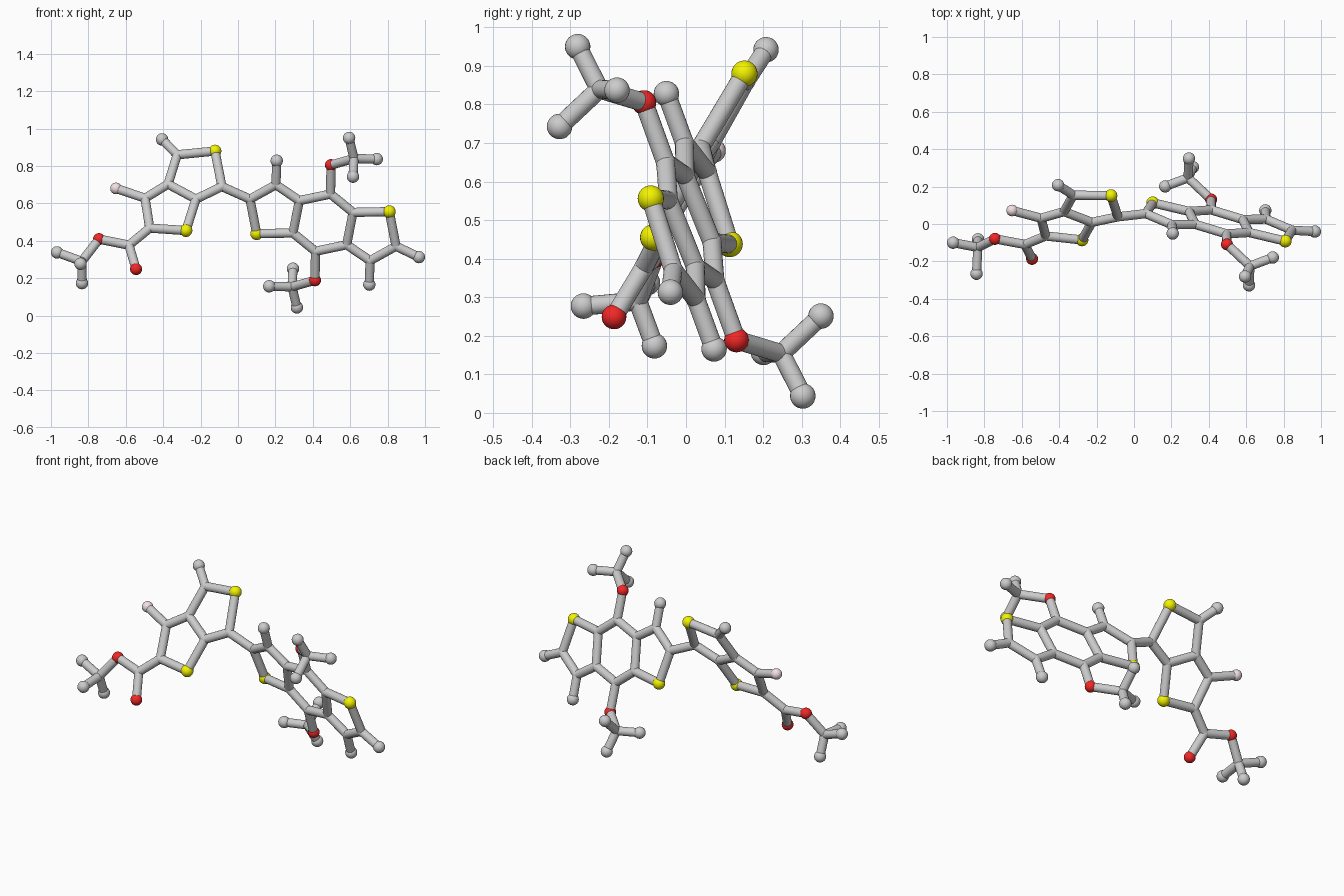
import bpy
import bmesh
from mathutils import Vector

if "Cube" in bpy.data.objects:
    bpy.data.objects.remove(bpy.data.objects["Cube"])

BOND_R = 0.0245
RADIUS = {"joint": 0.0255, "end": 0.033, "sulphur": 0.034, "oxygen": 0.032, "halogen": 0.031}
COLOUR = {"sulphur": (0.9, 0.9, 0.0, 1), "oxygen": (0.9, 0.02, 0.02, 1), "halogen": (0.9, 0.75, 0.77, 1)}
CENTRE = Vector((0.4545, 0.011, 0.497))   # inversion centre of the right ring system

atoms = {}   # name -> (kind, position)
bonds = []


def left(x, z):
    return Vector((x, -0.37 - 0.07 * x + 0.583 * z, z))


def right(x, z):
    return Vector((x, 0.293 - 0.229 * x - 0.358 * z, z))


def add(name, kind, pos):
    atoms[name] = (kind, Vector(pos))


def chain(text):
    names = text.split()
    bonds.extend(zip(names, names[1:]))


# Left fused ring pair and its ester arm (nearly flat)
for name, kind, x, z in [
        ("tip", "end", -0.406, 0.942), ("l1", "joint", -0.325, 0.86),
        ("ls1", "sulphur", -0.123, 0.88), ("l2", "joint", -0.086, 0.69),
        ("l3", "joint", -0.225, 0.623), ("l4", "joint", -0.374, 0.703),
        ("l5", "joint", -0.497, 0.628), ("hal", "halogen", -0.652, 0.68),
        ("l6", "joint", -0.472, 0.468), ("ls2", "sulphur", -0.278, 0.455),
        ("l7", "joint", -0.583, 0.377), ("lo1", "oxygen", -0.545, 0.249),
        ("lo2", "oxygen", -0.743, 0.409)]:
    add(name, kind, left(x, z))
chain("tip l1 ls1 l2 l3 l4 l1")
chain("l4 l5 l6 ls2 l3")
chain("hal l5")
chain("l6 l7 lo1")
chain("l7 lo2 lm")

# Methyl group ending the ester arm
add("lm", "joint", (-0.835, -0.125, 0.29))
add("lm_a", "end", (-0.967, -0.10, 0.338))
add("lm_b", "end", (-0.842, -0.266, 0.277))
add("lm_c", "end", (-0.834, -0.082, 0.174))

# Half of the right ring system; the other half is its point reflection
half = [("r8", "joint", right(0.064, 0.623)), ("rs", "sulphur", right(0.10, 0.438)),
        ("r9", "joint", right(0.203, 0.70)), ("rt", "end", right(0.207, 0.828)),
        ("r10", "joint", right(0.328, 0.615)), ("r11", "joint", right(0.294, 0.442)),
        ("r12", "joint", right(0.495, 0.65)), ("ro", "oxygen", right(0.497, 0.805)),
        ("rm", "joint", (0.62, -0.225, 0.84)), ("rm_a", "end", (0.594, -0.281, 0.95)),
        ("rm_b", "end", (0.742, -0.179, 0.837)), ("rm_c", "end", (0.615, -0.328, 0.743))]
for name, kind, pos in half:
    add(name, kind, pos)
    add(name + "_i", kind, 2 * CENTRE - Vector(pos))
add("end_right", "end", right(0.967, 0.313))
for s in ("", "_i"):
    for text in ("r8 rs r11 r10 r9 r8", "r9 rt", "r10 r12 ro rm"):
        chain(" ".join(n + s for n in text.split()))
chain("r12 r11_i")
chain("r12_i r11")
chain("l2 r8")
chain("r8_i end_right")
for m in ("lm_{}", "rm_{}", "rm_{}_i"):
    hub = m.replace("_{}", "")
    for k in "abc":
        bonds.append((hub, m.format(k)))


def finish(name, bm, colour=None):
    for f in bm.faces:
        f.smooth = True
    mesh = bpy.data.meshes.new(name)
    bm.to_mesh(mesh)
    bm.free()
    obj = bpy.data.objects.new(name, mesh)
    bpy.context.collection.objects.link(obj)
    if colour:
        mat = bpy.data.materials.new(name + "_colour")
        mat.diffuse_color = colour
        mat.use_nodes = True
        mat.node_tree.nodes["Principled BSDF"].inputs["Base Color"].default_value = mat.diffuse_color
        mesh.materials.append(mat)


# Balls, one object per kind
for kind, r in RADIUS.items():
    bm = bmesh.new()
    for k, pos in atoms.values():
        if k == kind:
            ball = bmesh.ops.create_uvsphere(bm, u_segments=24, v_segments=16, radius=r)
            bmesh.ops.translate(bm, verts=ball["verts"], vec=pos)
    finish(kind + "_balls", bm, COLOUR.get(kind))

# Rods joining the balls
bm = bmesh.new()
for a, b in bonds:
    p, q = atoms[a][1], atoms[b][1]
    d = q - p
    rod = bmesh.ops.create_cone(bm, cap_ends=False, segments=20, radius1=BOND_R,
                                radius2=BOND_R, depth=d.length)
    m = d.to_track_quat('Z', 'Y').to_matrix().to_4x4()
    m.translation = (p + q) / 2
    bmesh.ops.transform(bm, matrix=m, verts=rod["verts"])
finish("rods", bm)
